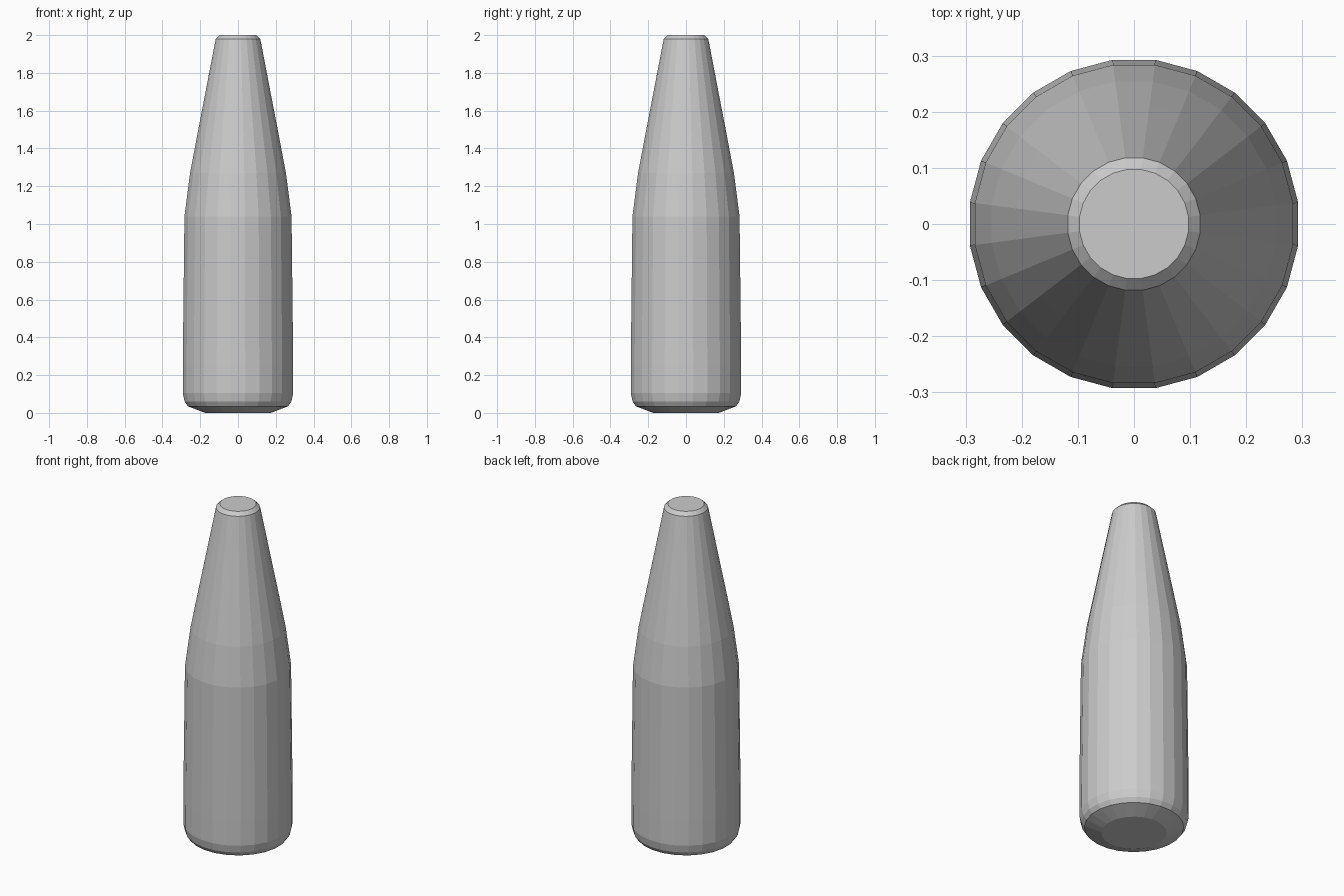
import bpy, bmesh, math

if "Cube" in bpy.data.objects:
    bpy.data.objects.remove(bpy.data.objects["Cube"])

# Bottle silhouette as (radius, height), bottom to top
PROFILE = [(0.175, 0.0), (0.268, 0.035), (0.285, 0.06), (0.295, 0.105), (0.295, 0.25),
           (0.286, 1.04), (0.256, 1.27), (0.212, 1.50), (0.119, 1.98), (0.098, 2.0)]
SIDES = 24


def lathe(name, profile, sides):
    bm = bmesh.new()
    rings = []
    for r, z in profile:
        angles = [2 * math.pi * (i + 0.5) / sides for i in range(sides)]
        rings.append([bm.verts.new((r * math.cos(a), r * math.sin(a), z)) for a in angles])
    for low, high in zip(rings, rings[1:]):
        for i in range(sides):
            j = (i + 1) % sides
            bm.faces.new((low[i], low[j], high[j], high[i]))
    # Closed base and top
    bm.faces.new(rings[0][::-1])
    bm.faces.new(rings[-1])
    mesh = bpy.data.meshes.new(name)
    bm.to_mesh(mesh)
    bm.free()
    obj = bpy.data.objects.new(name, mesh)
    bpy.context.collection.objects.link(obj)
    return obj


# Faceted bottle body with tapered neck
lathe("bottle", PROFILE, SIDES)
